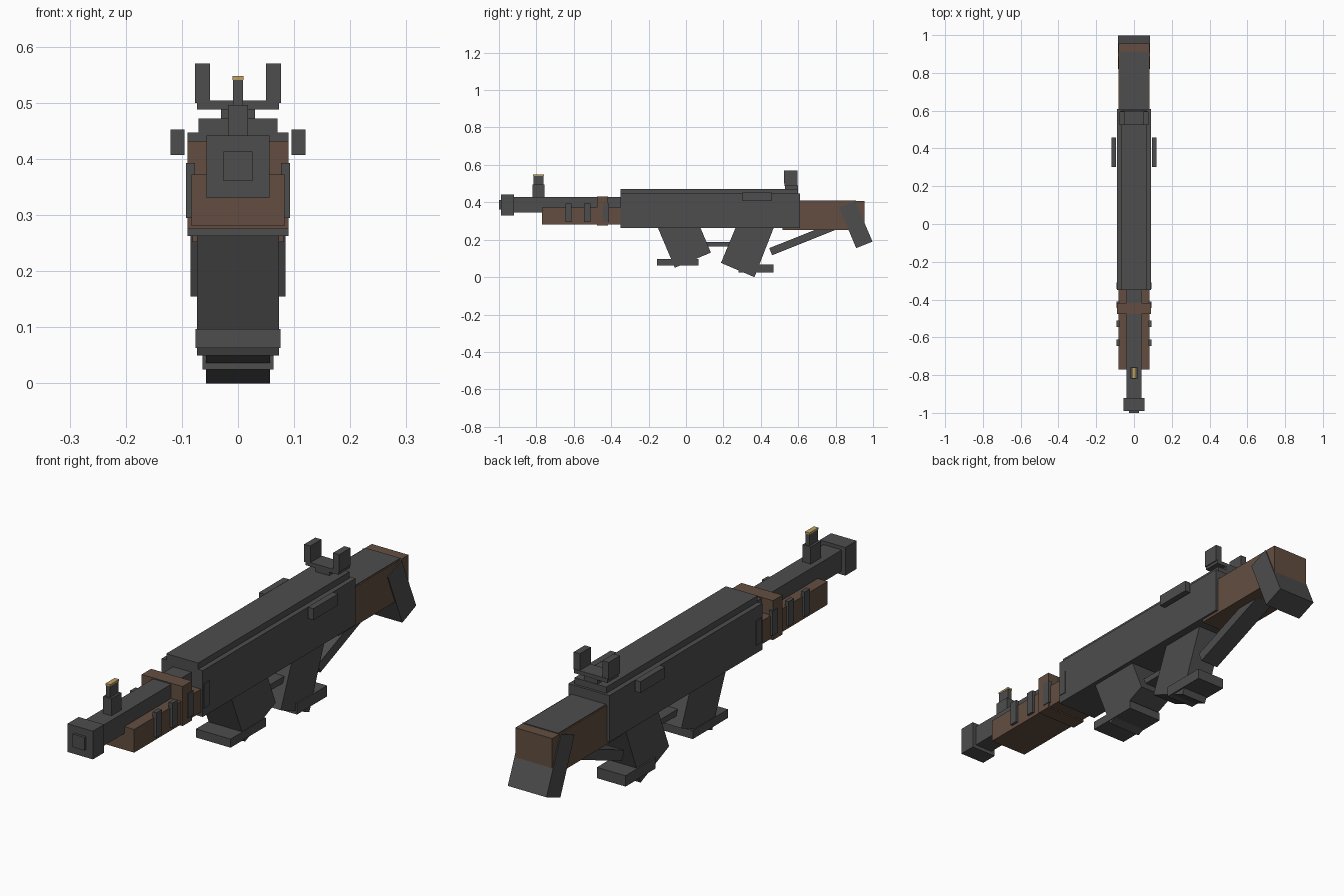
import bpy
import bmesh
from mathutils import Vector

if "Cube" in bpy.data.objects:
    bpy.data.objects.remove(bpy.data.objects["Cube"], do_unlink=True)


def material(name, rgb):
    mat = bpy.data.materials.new(name)
    mat.use_nodes = True
    mat.diffuse_color = (*rgb, 1)
    mat.node_tree.nodes["Principled BSDF"].inputs["Base Color"].default_value = (*rgb, 1)
    return mat


gray = material("gunmetal gray", (0.075, 0.075, 0.075))
brown = material("walnut brown", (0.125, 0.076, 0.052))
gold = material("brass gold", (0.52, 0.36, 0.13))


def prism(name, mat, profile, x0, x1):
    """Extrude a (y, z) outline from x0 to x1."""
    bm = bmesh.new()
    face = bm.faces.new([bm.verts.new((x0, y, z)) for y, z in profile])
    grown = bmesh.ops.extrude_face_region(bm, geom=[face])["geom"]
    verts = [v for v in grown if isinstance(v, bmesh.types.BMVert)]
    bmesh.ops.translate(bm, verts=verts, vec=Vector((x1 - x0, 0, 0)))
    bmesh.ops.recalc_face_normals(bm, faces=bm.faces)
    mesh = bpy.data.meshes.new(name)
    bm.to_mesh(mesh)
    bm.free()
    mesh.materials.append(mat)
    obj = bpy.data.objects.new(name, mesh)
    bpy.context.collection.objects.link(obj)
    return obj


def box(name, mat, half, y, z):
    return prism(name, mat, [(y[0], z[0]), (y[1], z[0]), (y[1], z[1]), (y[0], z[1])], -half, half)


def pair(name, mat, x, y, z):
    """Matching boxes on the left and right sides."""
    outline = [(y[0], z[0]), (y[1], z[0]), (y[1], z[1]), (y[0], z[1])]
    prism("left_" + name, mat, outline, x[0], x[1])
    prism("right_" + name, mat, outline, -x[1], -x[0])


# Receiver
box("receiver", gray, 0.09, (-0.35, 0.61), (0.263, 0.447))
box("receiver_cover", gray, 0.07, (-0.35, 0.6), (0.44, 0.472))
pair("side_knob", gray, (0.095, 0.12), (0.302, 0.457), (0.407, 0.452))

# Barrel and muzzle
box("barrel", gray, 0.04, (-0.93, -0.34), (0.345, 0.428))
box("muzzle", gray, 0.056, (-0.99, -0.92), (0.33, 0.442))
box("muzzle_bore", gray, 0.026, (-1, -0.98), (0.361, 0.413))

# Front sight
box("front_sight_base", gray, 0.018, (-0.82, -0.757), (0.42, 0.496))
box("front_sight_post", gray, 0.009, (-0.815, -0.762), (0.49, 0.541))
box("front_sight_tip", gold, 0.01, (-0.817, -0.76), (0.541, 0.548))

# Rear sight
box("rear_sight_base", gray, 0.03, (0.53, 0.598), (0.465, 0.49))
box("rear_sight_bar", gray, 0.073, (0.527, 0.597), (0.488, 0.504))
pair("rear_sight_ear", gray, (0.05, 0.077), (0.525, 0.595), (0.5, 0.57))

# Handguard with clips along its sides
box("handguard", brown, 0.083, (-0.77, -0.34), (0.28, 0.372))
box("handguard_band", brown, 0.09, (-0.476, -0.417), (0.275, 0.432))
for i in range(4):
    y = -0.645 + 0.1 * i
    pair(f"handguard_clip_{i + 1}", gray, (0.077, 0.093), (y, y + 0.034), (0.295, 0.393))

# Stock, butt and brace
box("stock", brown, 0.081, (0.515, 0.955), (0.252, 0.406))
box("stock_top_plate", gray, 0.076, (0.6, 0.91), (0.4, 0.409))
prism("butt_plate", gray, [(0.82, 0.37), (0.905, 0.406), (0.997, 0.19), (0.91, 0.155)], -0.085, 0.085)
prism("stock_brace", gray, [(0.445, 0.155), (0.46, 0.117), (0.83, 0.265), (0.81, 0.3)], -0.04, 0.04)

# Magazine, grip and trigger guard
prism("magazine", gray, [(-0.17, 0.31), (-0.06, 0.05), (0.133, 0.131), (0.058, 0.31)], -0.073, 0.073)
box("magazine_foot", gray, 0.076, (-0.155, 0.066), (0.063, 0.097))
prism("grip", gray, [(0.284, 0.31), (0.187, 0.076), (0.366, 0), (0.487, 0.31)], -0.057, 0.057)
box("grip_foot", gray, 0.063, (0.28, 0.469), (0.025, 0.068))
box("trigger_guard", gray, 0.04, (0.08, 0.25), (0.165, 0.189))
